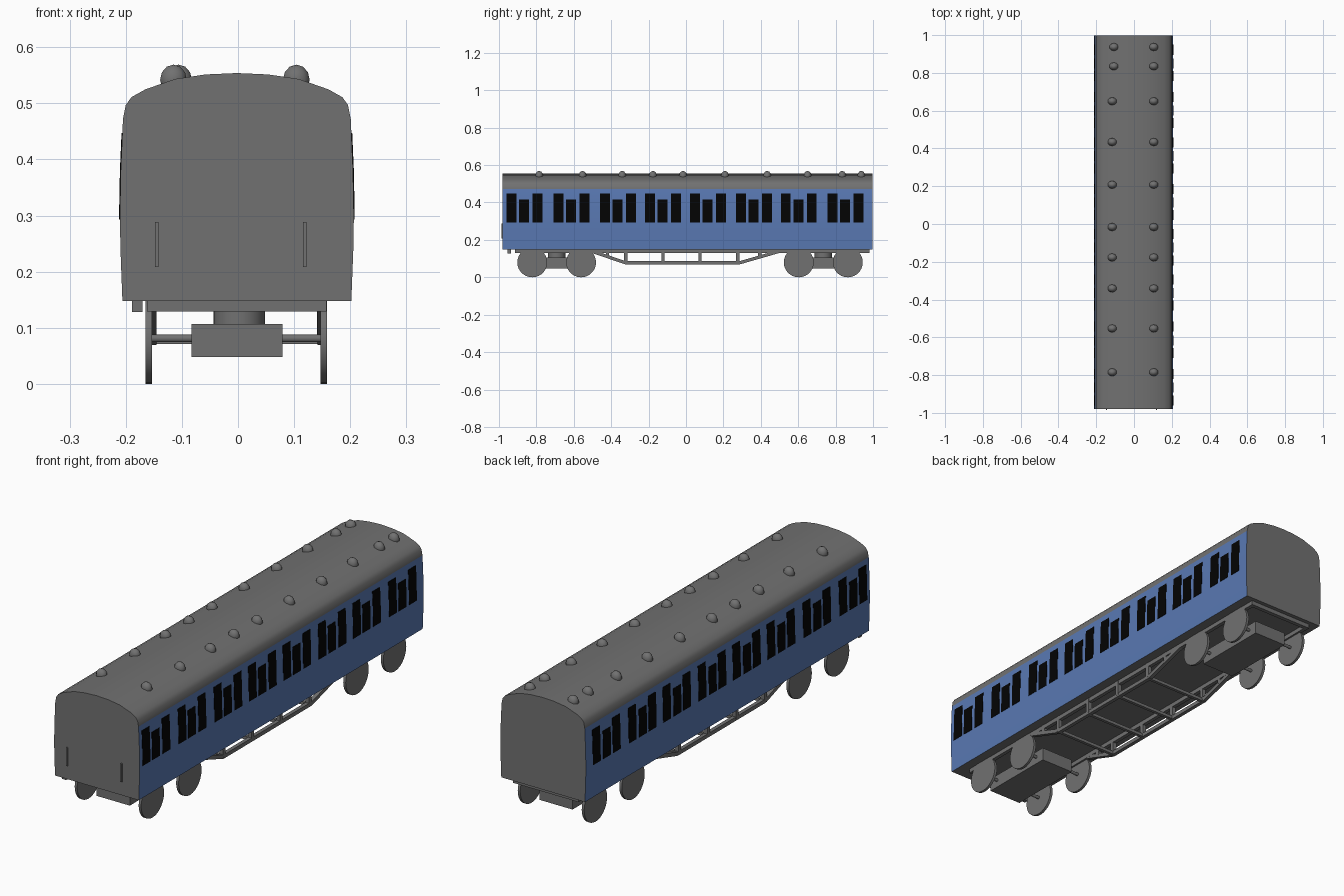
import bpy, bmesh, math
from mathutils import Vector, Matrix

if "Cube" in bpy.data.objects:
    bpy.data.objects.remove(bpy.data.objects["Cube"])

CX = -0.002                      # centre line of the carriage
Y0, Y1 = -0.98, 0.998            # ends of the body


def material(name, rgb):
    m = bpy.data.materials.new(name)
    m.diffuse_color = (*rgb, 1)
    m.use_nodes = True
    m.node_tree.nodes["Principled BSDF"].inputs["Base Color"].default_value = m.diffuse_color
    return m


GREY = material("grey", (0.165, 0.165, 0.165))
BLUE = material("blue", (0.100, 0.190, 0.450))
BLACK = material("black", (0.001, 0.001, 0.001))


def finish(name, bm, *mats, smooth=None):
    bmesh.ops.recalc_face_normals(bm, faces=bm.faces)
    me = bpy.data.meshes.new(name)
    bm.to_mesh(me)
    bm.free()
    ob = bpy.data.objects.new(name, me)
    bpy.context.collection.objects.link(ob)
    for m in mats:
        me.materials.append(m)
    if smooth:
        bpy.ops.object.select_all(action='DESELECT')
        ob.select_set(True)
        bpy.context.view_layer.objects.active = ob
        bpy.ops.object.shade_smooth_by_angle(angle=math.radians(smooth))
    return ob


def add_prism(bm, profile, y0, y1):
    """Extrude an (x, z) outline along y."""
    a = [bm.verts.new((x, y0, z)) for x, z in profile]
    b = [bm.verts.new((x, y1, z)) for x, z in profile]
    n = len(a)
    bm.faces.new(a)
    bm.faces.new(b[::-1])
    for i in range(n):
        j = (i + 1) % n
        bm.faces.new((a[i], b[i], b[j], a[j]))


def add_box(bm, x0, x1, y0, y1, z0, z1):
    add_prism(bm, [(x0, z0), (x1, z0), (x1, z1), (x0, z1)], y0, y1)


def add_bar(bm, p, q, w):
    """Square bar between two points."""
    p, q = Vector(p), Vector(q)
    rot = (q - p).to_track_quat('Z', 'Y').to_matrix().to_4x4()
    bmesh.ops.create_cube(bm, size=1, matrix=Matrix.Translation((p + q) / 2) @ rot
                          @ Matrix.Diagonal((w, w, (q - p).length, 1)))


def add_cyl(bm, centre, radius, depth, axis, seg=24):
    rot = Matrix.Rotation(math.pi / 2, 4, 'Y') if axis == 'X' else Matrix()
    bmesh.ops.create_cone(bm, cap_ends=True, segments=seg, radius1=radius, radius2=radius,
                          depth=depth, matrix=Matrix.Translation(centre) @ rot)


# Body: bowed sides and curved roof; sides below the gutter are blue
side = [(0.204, 0.148), (0.2075, 0.24), (0.2085, 0.30), (0.207, 0.38), (0.203, 0.472)]
roof = [(0.198, 0.497), (0.188, 0.511), (0.163, 0.525), (0.110, 0.5435), (0.056, 0.5515)]
half = side + roof
outline = [(CX + x, z) for x, z in half] + [(CX, 0.554)] + [(CX - x, z) for x, z in half[::-1]]
bm = bmesh.new()
add_prism(bm, outline, Y0, Y1)
bm.normal_update()
for f in bm.faces:
    c = f.calc_center_median()
    if abs(f.normal.x) > 0.5 and c.z < 0.472:
        f.material_index = 1
finish("carriage_body", bm, GREY, BLUE, smooth=35)


def side_x(z):
    for (xa, za), (xb, zb) in zip(side, side[1:]):
        if z <= zb:
            return xa + (xb - xa) * (z - za) / (zb - za)


# Windows: eight groups of three, the middle one shorter
bm = bmesh.new()
for start in (-0.960, -0.709, -0.459, -0.219, 0.021, 0.267, 0.507, 0.757):
    for off, top in ((0, 0.447), (0.067, 0.415), (0.139, 0.447)):
        zs = (0.293, 0.30, 0.38, top)
        strip = [(side_x(z) + 0.0015, z) for z in zs] + [(side_x(z) - 0.002, z) for z in zs[::-1]]
        for s in (-1, 1):
            add_prism(bm, [(CX + s * x, z) for x, z in strip], start + off, start + off + 0.053)
finish("windows", bm, BLACK)

# Roof vents
bm = bmesh.new()
for y in (0.937, 0.835, 0.65, 0.434, 0.208, -0.016, -0.177, -0.341, -0.553, -0.785):
    for x in (-0.106 if y > 0.8 else -0.115, 0.104):
        bmesh.ops.create_uvsphere(bm, u_segments=10, v_segments=6, radius=1,
                                  matrix=Matrix.Translation((x, y, 0.542))
                                  @ Matrix.Diagonal((0.025, 0.021, 0.027, 1)))
finish("roof_vents", bm, GREY, smooth=50)

# Handrails on the front end
bm = bmesh.new()
for x in (-0.145, 0.119):
    add_box(bm, x - 0.003, x + 0.003, Y0 - 0.006, Y0 + 0.002, 0.208, 0.289)
finish("front_handrails", bm, GREY)

# Underframe: side sills, end beams, small steps
bm = bmesh.new()
for s in (-1, 1):
    add_box(bm, *sorted((CX + s * 0.143, CX + s * 0.160)), -0.915, 0.98, 0.129, 0.149)
for y in (-0.915, 0.962):
    add_box(bm, CX - 0.150, CX + 0.150, y, y + 0.018, 0.129, 0.149)
add_box(bm, -0.189, -0.170, -0.955, -0.935, 0.128, 0.149)
finish("underframe", bm, GREY)

# Truss rods with posts and cross bars
bm = bmesh.new()
path = [(-0.50, 0.138), (-0.325, 0.078), (0.288, 0.078), (0.496, 0.138)]
for s in (-1, 1):
    x = CX + s * 0.152
    for (ya, za), (yb, zb) in zip(path, path[1:]):
        add_bar(bm, (x, ya, za), (x, yb, zb), 0.017)
    for y, z in ((-0.42, 0.11), (-0.322, 0.078), (-0.123, 0.078),
                 (0.075, 0.078), (0.277, 0.078), (0.395, 0.11)):
        add_bar(bm, (x, y, z), (x, y, 0.148), 0.018)
for y in (-0.322, -0.123, 0.075, 0.277):
    add_bar(bm, (CX - 0.15, y, 0.078), (CX + 0.15, y, 0.078), 0.014)
finish("truss", bm, GREY)

# Bogies: frame block, pivot, axles and disc wheels
for name, ya, yb in (("front", -0.822, -0.561), ("rear", 0.603, 0.865)):
    mid = (ya + yb) / 2
    bm = bmesh.new()
    add_box(bm, CX - 0.081, CX + 0.081, mid - 0.175, mid + 0.175, 0.048, 0.107)
    finish(name + "_bogie_frame", bm, GREY)
    bm = bmesh.new()
    add_cyl(bm, (CX + 0.004, mid, 0.128), 0.046, 0.042, 'Z')
    finish(name + "_bogie_pivot", bm, GREY, smooth=35)
    bm = bmesh.new()
    for y in (ya, yb):
        add_cyl(bm, (CX, y, 0.081), 0.007, 0.31, 'X', 10)
        for s in (-1, 1):
            add_cyl(bm, (CX - 0.001 + s * 0.156, y, 0.080), 0.080, 0.012, 'X', 28)
    finish(name + "_wheelsets", bm, GREY, smooth=40)
